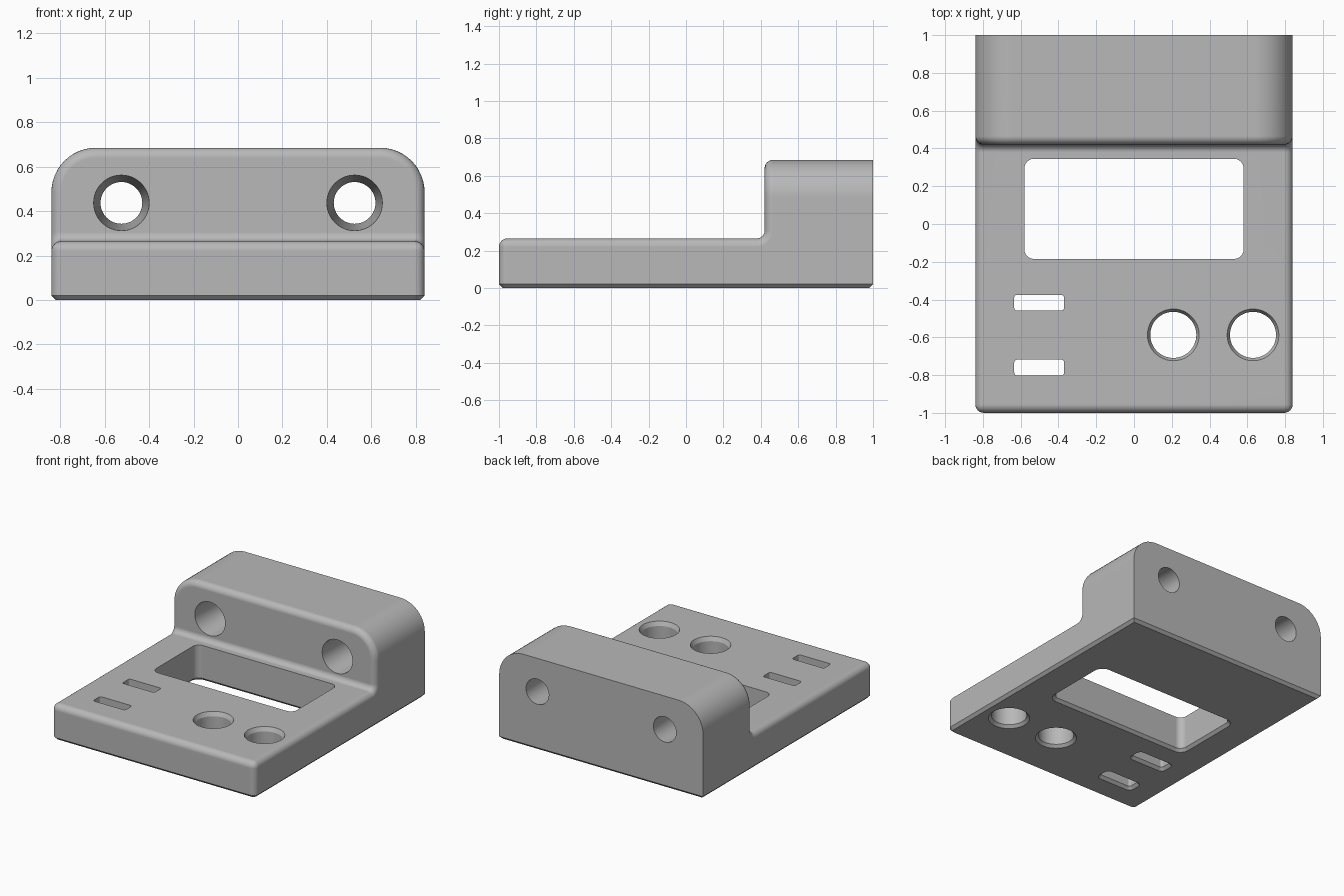
import bpy, bmesh, math
from mathutils import Matrix, Vector

if "Cube" in bpy.data.objects:
    bpy.data.objects.remove(bpy.data.objects["Cube"])

W = 0.84          # half width
BASE, TOP = 0.265, 0.685
STEP = 0.42       # front face of the raised block
EPS = 0.05        # overshoot of the cutters

grey = bpy.data.materials.new("plain grey")
grey.use_nodes = True
colour = (0.48, 0.48, 0.48, 1)
grey.diffuse_color = colour
grey.node_tree.nodes["Principled BSDF"].inputs["Base Color"].default_value = colour


def add_object(name, bm):
    bmesh.ops.recalc_face_normals(bm, faces=bm.faces[:])
    mesh = bpy.data.meshes.new(name)
    bm.to_mesh(mesh)
    bm.free()
    mesh.materials.append(grey)
    obj = bpy.data.objects.new(name, mesh)
    bpy.context.collection.objects.link(obj)
    return obj


def bevel(bm, rule, size, segments):
    bm.normal_update()
    edges = [e for e in bm.edges if rule(e)]
    bmesh.ops.bevel(bm, geom=edges, offset=size, offset_type='OFFSET',
                    segments=segments, profile=0.5, affect='EDGES')


def both(e, axis, value):
    return all(abs(v.co[axis] - value) < 1e-4 for v in e.verts)


def outline(half_x, half_y, radius, steps):
    """Rounded rectangle; a circle when the radius equals both halves."""
    points = []
    for corner, (sx, sy) in enumerate([(1, 1), (-1, 1), (-1, -1), (1, -1)]):
        for i in range(steps):
            a = (corner + i / (steps - 0.0 if radius == half_x else steps - 1)) * math.pi / 2
            points.append((sx * (half_x - radius) + radius * math.cos(a),
                           sy * (half_y - radius) + radius * math.sin(a)))
    return points


def cutter(name, half_x, half_y, radius, levels, steps, place):
    """Stack of outlines, each level being (height, outward offset)."""
    bm = bmesh.new()
    rings = []
    for h, d in levels:
        ring = outline(half_x + d, half_y + d, radius + d, steps)
        rings.append([bm.verts.new((x, y, h)) for x, y in ring])
    n = len(rings[0])
    for low, high in zip(rings, rings[1:]):
        for i in range(n):
            j = (i + 1) % n
            bm.faces.new((low[i], low[j], high[j], high[i]))
    bm.faces.new(rings[0][::-1])
    bm.faces.new(rings[-1])
    bm.transform(place)
    obj = add_object(name, bm)
    obj.hide_render = True
    return obj


# L-shaped body swept across the width
bm = bmesh.new()
profile = [(-1, 0), (1, 0), (1, TOP), (STEP, TOP), (STEP, BASE), (-1, BASE)]
side = bm.faces.new([bm.verts.new((-W, y, z)) for y, z in profile])
swept = bmesh.ops.extrude_face_region(bm, geom=[side])
bmesh.ops.translate(bm, vec=(2 * W, 0, 0),
                    verts=[g for g in swept["geom"] if isinstance(g, bmesh.types.BMVert)])
bmesh.ops.recalc_face_normals(bm, faces=bm.faces[:])

# Large block corners, then the inner fillet at the step
bevel(bm, lambda e: both(e, 2, TOP) and (both(e, 0, W) or both(e, 0, -W)), 0.2, 12)
bevel(bm, lambda e: both(e, 1, STEP) and both(e, 2, BASE), 0.04, 6)

# Soft outer edges, leaving the back and underside sharp
bevel(bm, lambda e: e.calc_face_angle(0) > math.radians(40)
      and not both(e, 1, 1) and not both(e, 2, 0), 0.045, 6)

# Chamfer around the underside
bevel(bm, lambda e: both(e, 2, 0) and e.calc_face_angle(0) > 0.5, 0.02, 1)
body = add_object("bracket_body", bm)

# Openings through the base, flared at the underside
flare = [(-EPS, 0.02 + EPS), (0.02, 0)]
straight = flare + [(BASE + EPS, 0)]
lipped = flare + [(BASE - 0.03, 0), (BASE, 0.015), (BASE + EPS, 0.015)]
at = Matrix.Translation
cutters = [cutter("window_cutter", 0.58, 0.265, 0.05, straight, 7, at((0, 0.08, 0)))]
for y in (-0.417, -0.76):
    cutters.append(cutter("slot_cutter", 0.132, 0.042, 0.015, straight, 5,
                          at((-0.502, y, 0))))
for x in (0.208, 0.63):
    cutters.append(cutter("round_hole_cutter", 0.122, 0.122, 0.122, lipped, 12,
                          at((x, -0.587, 0))))

# Tapered screw holes through the raised block, narrowing to the back
slope = (0.125 - 0.094) / (1 - STEP)
taper = [(-1 - EPS, -slope * EPS), (-STEP + EPS, slope * (1 - STEP + EPS))]
for x in (-0.525, 0.525):
    cutters.append(cutter("screw_hole_cutter", 0.094, 0.094, 0.094, taper, 12,
                          at((x, 0, 0.437)) @ Matrix.Rotation(math.pi / 2, 4, 'X')))

bpy.ops.object.select_all(action='DESELECT')
body.select_set(True)
bpy.context.view_layer.objects.active = body
for tool in cutters:
    mod = body.modifiers.new("cut", 'BOOLEAN')
    mod.operation, mod.solver, mod.object = 'DIFFERENCE', 'EXACT', tool
    bpy.ops.object.modifier_apply(modifier=mod.name)
    bpy.data.objects.remove(tool)

# Smooth fillets with crisp chamfers and rims
bpy.ops.object.shade_smooth_by_angle(angle=math.radians(24))
weighted = body.modifiers.new("even_shading", 'WEIGHTED_NORMAL')
weighted.keep_sharp = True
